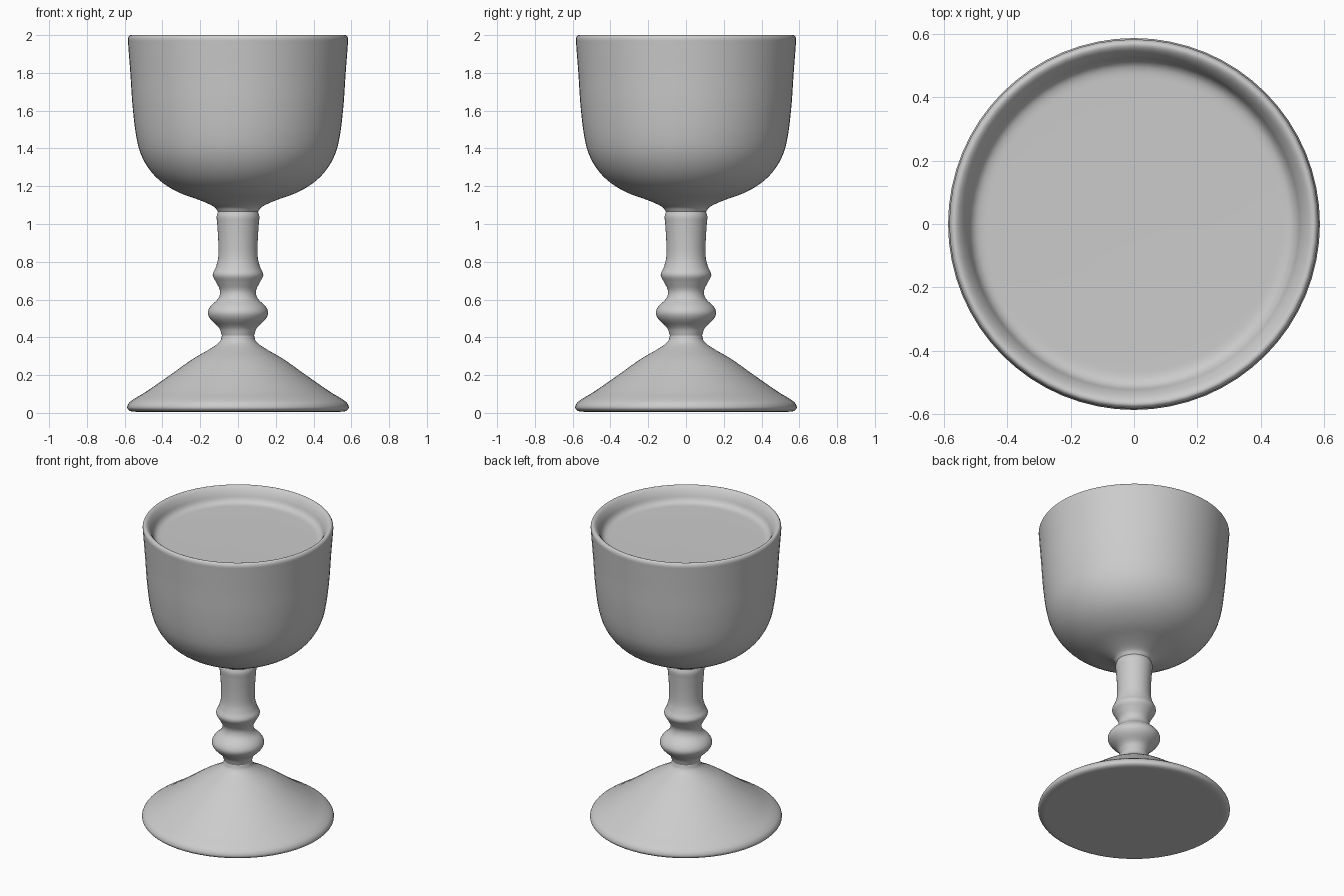
import bpy, bmesh, math
from mathutils import Vector
from mathutils.geometry import interpolate_bezier

cube = bpy.data.objects.get("Cube")
if cube:
    bpy.data.objects.remove(cube, do_unlink=True)

SIDES = 64
STEPS = 5

clay = bpy.data.materials.new("plain grey")
clay.use_nodes = True
GREY = (0.6, 0.6, 0.6, 1)
clay.diffuse_color = GREY
clay.node_tree.nodes["Principled BSDF"].inputs["Base Color"].default_value = GREY


def smooth_profile(points):
    """Round curve through (radius, height) points."""
    pts = [Vector((r, 0, z)) for r, z in points]
    last = len(pts) - 1
    tangents = [(pts[min(i + 1, last)] - pts[max(i - 1, 0)]).normalized()
                for i in range(last + 1)]
    curve = [pts[0]]
    for i in range(last):
        a, b = pts[i], pts[i + 1]
        reach = (b - a).length / 3
        curve += interpolate_bezier(a, a + tangents[i] * reach,
                                    b - tangents[i + 1] * reach, b, STEPS)[1:]
    return curve


def lathe(name, points):
    """Turn a profile, listed from the bottom up the outside, around z."""
    curve = smooth_profile(points)
    verts, faces = [], []
    for p in curve:
        for j in range(SIDES):
            a = math.tau * j / SIDES
            verts.append((p.x * math.cos(a), p.x * math.sin(a), p.z))
    for i in range(len(curve) - 1):
        for j in range(SIDES):
            k = (j + 1) % SIDES
            low, high = i * SIDES, (i + 1) * SIDES
            faces.append((low + j, low + k, high + k, high + j))
    mesh = bpy.data.meshes.new(name)
    mesh.from_pydata(verts, [], faces)
    bm = bmesh.new()
    bm.from_mesh(mesh)
    bmesh.ops.remove_doubles(bm, verts=bm.verts, dist=0.0001)
    for f in bm.faces:
        f.smooth = True
    bm.to_mesh(mesh)
    bm.free()
    mesh.materials.append(clay)
    obj = bpy.data.objects.new(name, mesh)
    bpy.context.collection.objects.link(obj)
    return obj


# Conical foot with a closed underside and rounded edge
lathe("foot", [(0, 0.01), (0.54, 0.006), (0.575, 0.012), (0.587, 0.03),
               (0.57, 0.06), (0.49, 0.11), (0.36, 0.2), (0.24, 0.285),
               (0.13, 0.35), (0.095, 0.38), (0.085, 0.41)])

# Turned stem with two raised rings
lathe("stem", [(0.085, 0.41), (0.1, 0.45), (0.145, 0.495), (0.16, 0.53),
               (0.145, 0.565), (0.105, 0.605), (0.095, 0.645),
               (0.115, 0.69), (0.134, 0.73), (0.118, 0.77), (0.105, 0.82),
               (0.104, 0.9), (0.11, 1.0), (0.113, 1.04), (0.106, 1.065)])

# Deep bowl, rolled rim and shallow filled interior
lathe("bowl", [(0.106, 1.065), (0.125, 1.09), (0.2, 1.125), (0.32, 1.17),
               (0.42, 1.235), (0.49, 1.32), (0.53, 1.42), (0.556, 1.6),
               (0.57, 1.8), (0.582, 1.96), (0.582, 1.985), (0.57, 2.0),
               (0.55, 1.99), (0.53, 1.96), (0.515, 1.925), (0.495, 1.908),
               (0.46, 1.903), (0, 1.9)])
